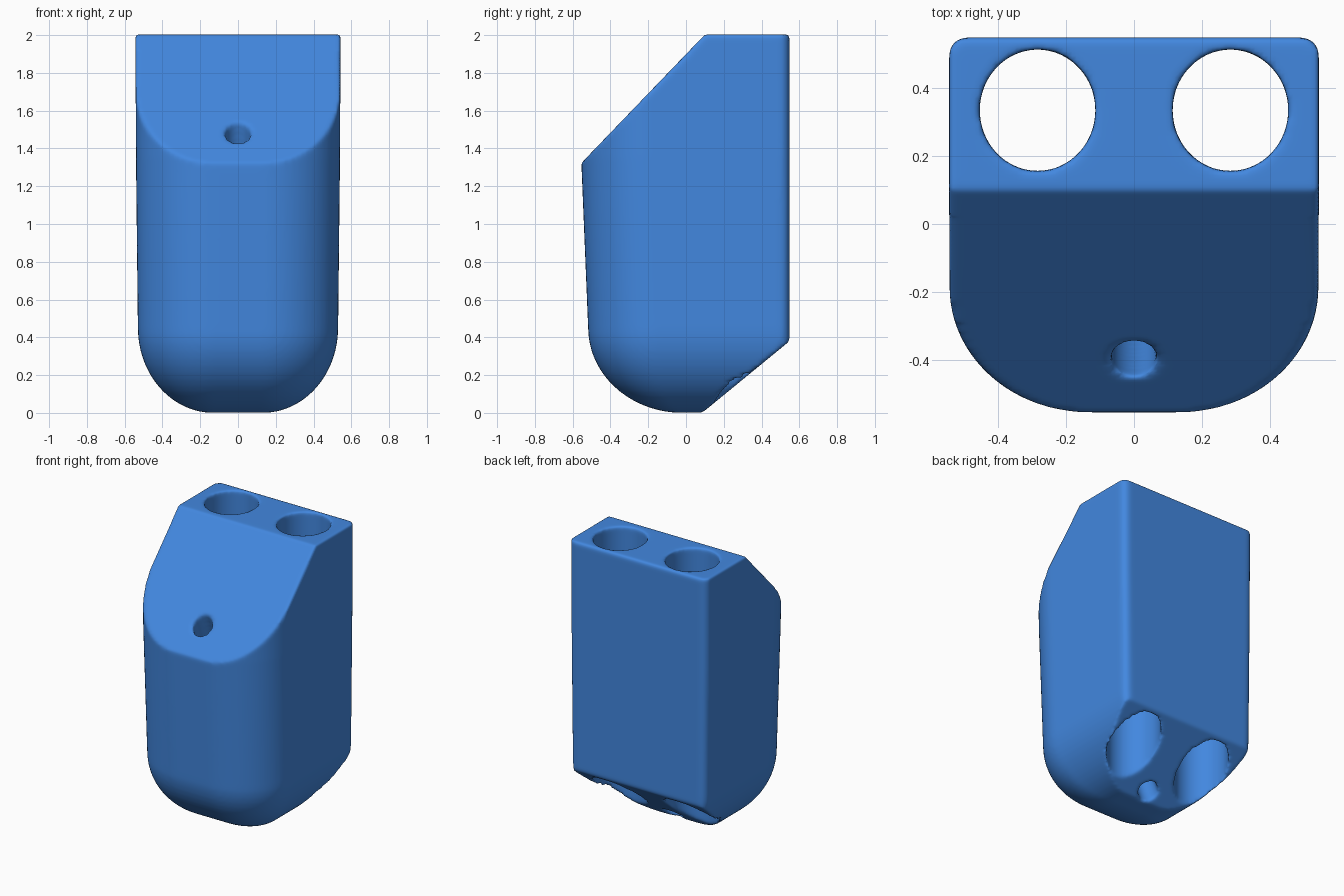
import bpy, bmesh, math
from mathutils import Vector

if "Cube" in bpy.data.objects:
    bpy.data.objects.remove(bpy.data.objects["Cube"])

blue = bpy.data.materials.new("blue")
blue.diffuse_color = (0.055, 0.245, 0.74, 1)
blue.use_nodes = True
blue.node_tree.nodes["Principled BSDF"].inputs["Base Color"].default_value = blue.diffuse_color


def ring(half_w, front, back, rx, ry, z, n=16):
    """Footprint outline: big elliptical front corners, small back corners."""
    pts = []
    rb = 0.05
    for i in range(n + 1):                      # front right corner
        a = math.radians(-90 + 90 * i / n)
        pts.append((half_w - rx + rx * math.cos(a), front + ry + ry * math.sin(a), z))
    for i in range(5):                          # back right corner
        a = math.radians(90 * i / 4)
        pts.append((half_w - rb + rb * math.cos(a), back - rb + rb * math.sin(a), z))
    return pts + [(-x, y, z) for x, y, z in reversed(pts)]


def cut(bm, point, normal):
    """Slice off everything on the normal side of a plane and cap it."""
    res = bmesh.ops.bisect_plane(bm, geom=bm.verts[:] + bm.edges[:] + bm.faces[:],
                                 plane_co=point, plane_no=normal, clear_outer=True)
    edges = [e for e in res["geom_cut"] if isinstance(e, bmesh.types.BMEdge)]
    bmesh.ops.edgeloop_fill(bm, edges=edges)


# Body: stacked outlines with a rounded bottom and slight taper
rows = []
for i in range(17):
    a = math.radians(86 - 86 * i / 16)
    c = math.cos(a)
    rows.append(ring(0.53 - 0.40 * (1 - c), -0.518 + 0.50 * (1 - c), 0.548,
                     0.40 * c, 0.36 * c, 0.45 * (1 - math.sin(a))))
rows.append(ring(0.54, -0.555, 0.548, 0.41, 0.37, 1.35))
rows.append(ring(0.543, -0.565, 0.548, 0.41, 0.37, 2.003))

bm = bmesh.new()
loops = [[bm.verts.new(p) for p in r] for r in rows]
for lo, hi in zip(loops, loops[1:]):
    for j in range(len(lo)):
        k = (j + 1) % len(lo)
        bm.faces.new((lo[j], lo[k], hi[k], hi[j]))
bm.faces.new(loops[0][::-1])
bm.faces.new(loops[-1])

# Sloped front top and sloped back underside
cut(bm, (0, -0.275, 1.613), (0, -1.04, 1))
cut(bm, (0, 0.085, 0), (0, 0.82, -1))
bmesh.ops.recalc_face_normals(bm, faces=bm.faces)
mesh = bpy.data.meshes.new("holder_body")
bm.to_mesh(mesh)
bm.free()
body = bpy.data.objects.new("holder_body", mesh)
bpy.context.collection.objects.link(body)
cutters = []


def drill(name, start, end, radius, sy=1.0):
    """Cut a straight round hole between two points."""
    a, b = Vector(start), Vector(end)
    d = b - a
    bpy.ops.mesh.primitive_cylinder_add(vertices=64, radius=radius, depth=d.length,
                                        location=(a + b) / 2)
    o = bpy.context.object
    o.name = name
    o.rotation_euler = d.to_track_quat('Z', 'Y').to_euler()
    o.scale = (1, sy, 1)
    o.hide_render = True
    m = body.modifiers.new(name, 'BOOLEAN')
    m.object = o
    m.operation = 'DIFFERENCE'
    m.solver = 'EXACT'
    cutters.append(o)


# Two vertical holes and one slanted narrow hole
for side in (-1, 1):
    drill("large_hole_cutter", (0.283 * side, 0.334, -0.3), (0.283 * side, 0.334, 2.3), 0.17, 1.05)
top, bottom = Vector((0, -0.395, 1.48)), Vector((0, 0.14, 0.05))
axis = (bottom - top).normalized()
drill("small_hole_cutter", top - axis * 0.3, bottom + axis * 0.3, 0.066)

# Soften every edge
rm = body.modifiers.new("remesh", 'REMESH')
rm.mode = 'VOXEL'
rm.voxel_size = 0.0125
sm = body.modifiers.new("smooth", 'SMOOTH')
sm.factor = 0.5
sm.iterations = 7

# Bake the modifiers and drop the cutters
bpy.context.view_layer.update()
dg = bpy.context.evaluated_depsgraph_get()
baked = bpy.data.meshes.new_from_object(body.evaluated_get(dg))
body.modifiers.clear()
body.data = baked
for o in cutters:
    bpy.data.objects.remove(o)
baked.materials.clear()
baked.materials.append(blue)
for p in baked.polygons:
    p.use_smooth = True
    p.material_index = 0
